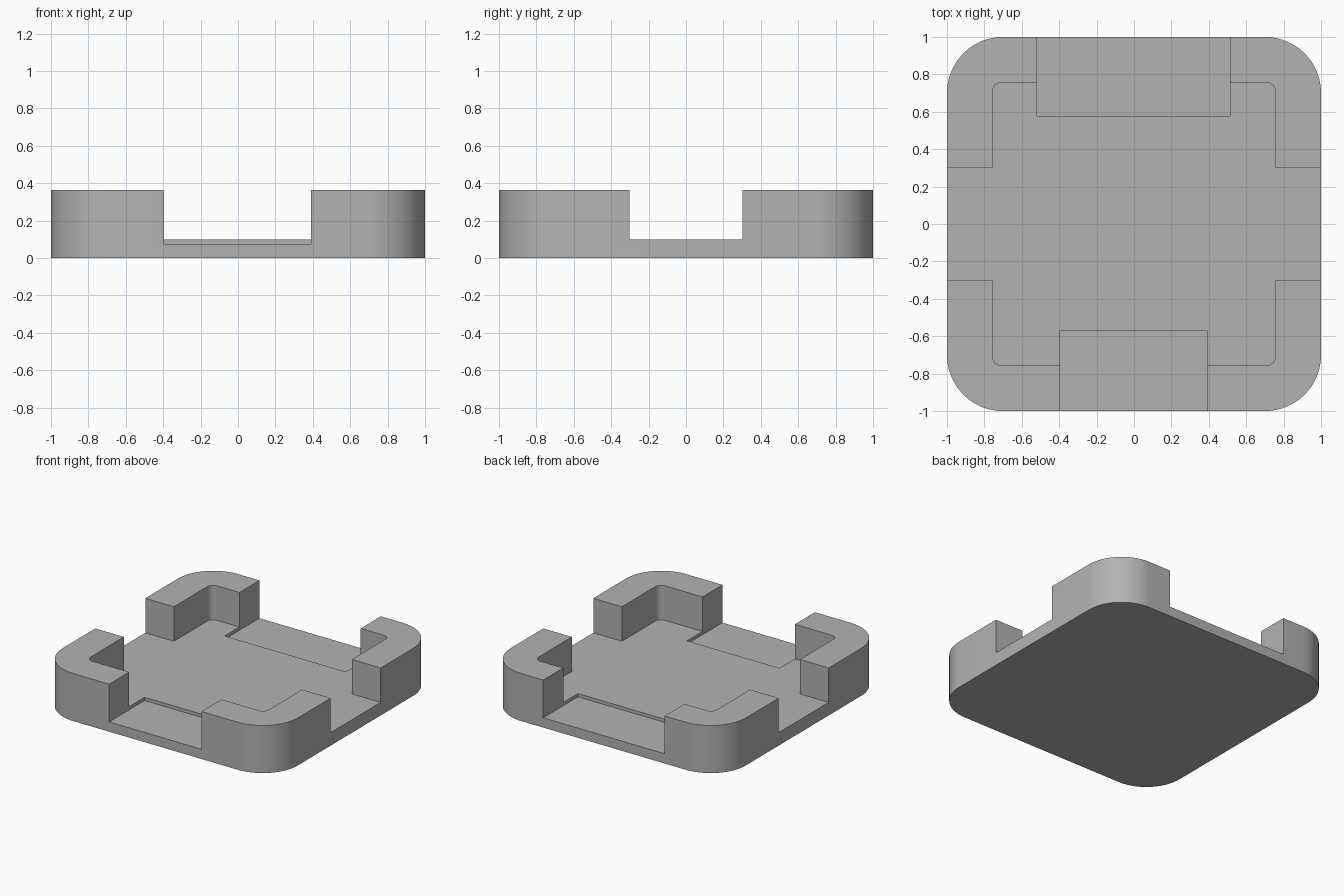
import bpy
import bmesh
from math import cos, sin, pi, radians

cube = bpy.data.objects.get("Cube")
if cube:
    bpy.data.objects.remove(cube, do_unlink=True)

HEIGHT, FLOOR, NOTCH_FLOOR, ABOVE = 0.365, 0.1, 0.075, 0.6

grey = bpy.data.materials.new("plain grey")
grey.use_nodes = True
grey.diffuse_color = (0.45, 0.45, 0.45, 1)
grey.node_tree.nodes["Principled BSDF"].inputs["Base Color"].default_value = grey.diffuse_color


def rounded_outline(half, radius, steps):
    """Square outline with rounded corners, counter-clockwise."""
    points = []
    for corner, (sx, sy) in enumerate([(1, 1), (-1, 1), (-1, -1), (1, -1)]):
        for i in range(steps + 1):
            a = (corner + i / steps) * pi / 2
            points.append((sx * (half - radius) + radius * cos(a),
                           sy * (half - radius) + radius * sin(a)))
    return points


def box_outline(x0, x1, y0, y1):
    return [(x0, y0), (x1, y0), (x1, y1), (x0, y1)]


def prism(name, outline, z0, z1):
    bm = bmesh.new()
    face = bm.faces.new([bm.verts.new((x, y, z0)) for x, y in outline])
    top = bmesh.ops.extrude_face_region(bm, geom=[face])["geom"]
    bmesh.ops.translate(bm, vec=(0, 0, z1 - z0),
                        verts=[v for v in top if isinstance(v, bmesh.types.BMVert)])
    bmesh.ops.recalc_face_normals(bm, faces=bm.faces)
    mesh = bpy.data.meshes.new(name)
    bm.to_mesh(mesh)
    bm.free()
    mesh.materials.append(grey)
    obj = bpy.data.objects.new(name, mesh)
    bpy.context.collection.objects.link(obj)
    return obj


# Solid block with broad rounded corners
tray = prism("tray", rounded_outline(1, 0.3, 20), 0, HEIGHT)

# Pocket, side openings, and the slightly deeper front and back notches
cutters = [
    prism("pocket_cutter", rounded_outline(0.757, 0.05, 8), FLOOR, ABOVE),
    prism("side_opening_cutter", box_outline(-1.2, 1.2, -0.303, 0.303), FLOOR, ABOVE),
    prism("front_notch_cutter", box_outline(-0.395, 0.39, -1.2, -0.57), NOTCH_FLOOR, ABOVE),
    prism("back_notch_cutter", box_outline(-0.518, 0.513, 0.578, 1.2), NOTCH_FLOOR, ABOVE),
]

bpy.ops.object.select_all(action="DESELECT")
tray.select_set(True)
bpy.context.view_layer.objects.active = tray
for cutter in cutters:
    cutter.hide_render = True
    cut = tray.modifiers.new(cutter.name, "BOOLEAN")
    cut.operation = "DIFFERENCE"
    cut.solver = "EXACT"
    cut.object = cutter
    bpy.ops.object.modifier_apply(modifier=cut.name)
    bpy.data.objects.remove(cutter, do_unlink=True)

bpy.ops.object.shade_smooth_by_angle(angle=radians(30))
